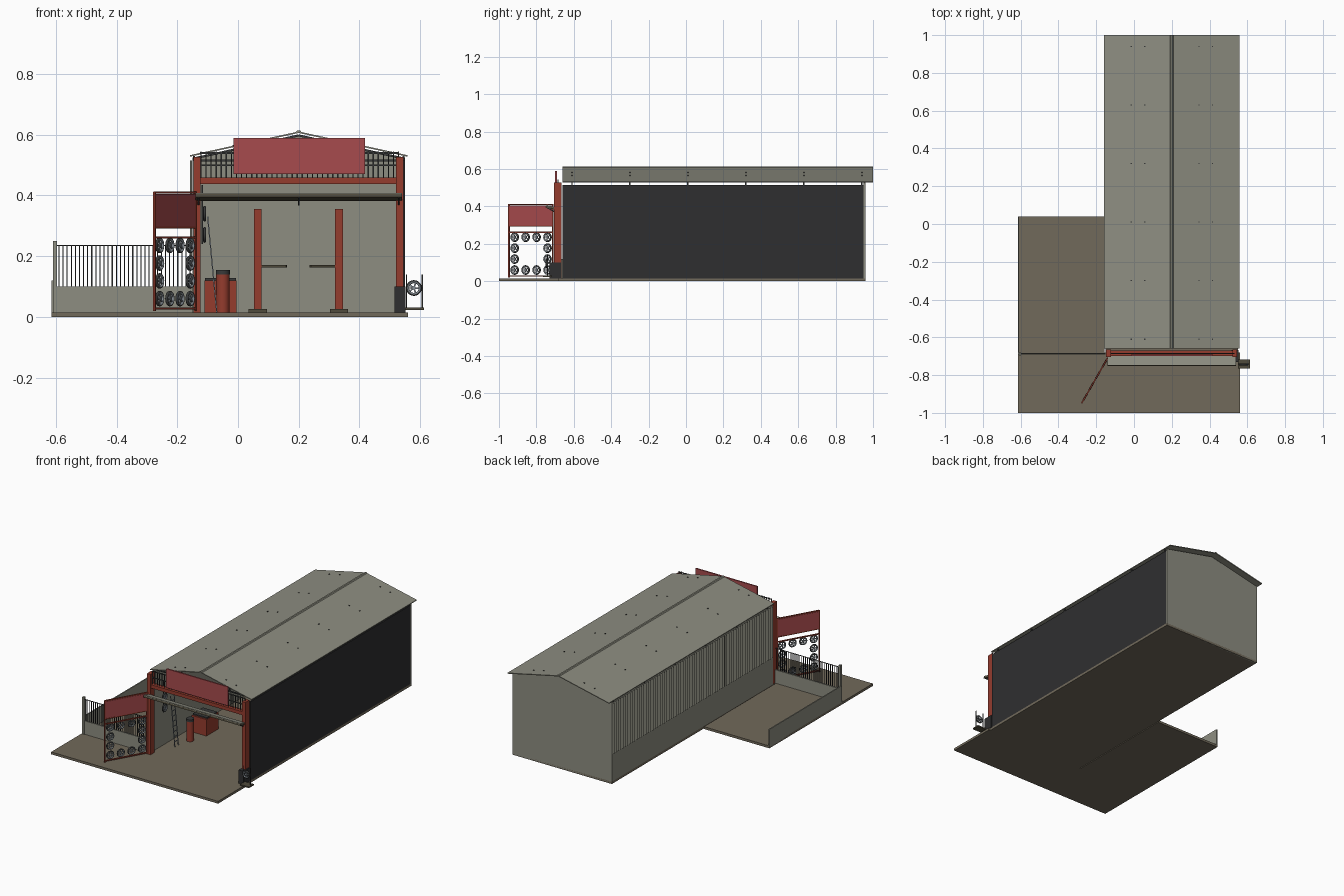
import bpy, bmesh, math
from mathutils import Matrix, Vector

if "Cube" in bpy.data.objects:
    bpy.data.objects.remove(bpy.data.objects["Cube"], do_unlink=True)


def material(name, r, g, b):
    m = bpy.data.materials.new(name)
    m.use_nodes = True
    m.diffuse_color = (r, g, b, 1)
    m.node_tree.nodes["Principled BSDF"].inputs["Base Color"].default_value = (r, g, b, 1)
    return m


earth = material("brown_concrete", .165, .142, .103)
grey = material("warm_grey", .27, .27, .22)
black = material("charcoal", .028, .028, .03)
red = material("rust_red", .3, .045, .027)
sign_red = material("sign_red", .39, .07, .075)
dark = material("dark_metal", .04, .042, .042)
olive = material("dark_olive", .08, .07, .045)
steel = material("blue_grey_steel", .24, .27, .3)


def finish(name, bm, *mats):
    mesh = bpy.data.meshes.new(name)
    bmesh.ops.recalc_face_normals(bm, faces=bm.faces)
    bm.to_mesh(mesh)
    bm.free()
    for m in mats:
        mesh.materials.append(m)
    obj = bpy.data.objects.new(name, mesh)
    bpy.context.collection.objects.link(obj)
    return obj


def add_box(bm, x, y, z):
    centre = Vector([(a + b) / 2 for a, b in (x, y, z)])
    size = [abs(b - a) for a, b in (x, y, z)]
    return bmesh.ops.create_cube(bm, size=1, matrix=Matrix.LocRotScale(centre, None, size))


def box(name, mat, x, y, z, frame=Matrix()):
    bm = bmesh.new()
    add_box(bm, x, y, z)
    obj = finish(name, bm, mat)
    obj.matrix_world = frame
    return obj


def add_rod(bm, a, b, width):
    a, b = Vector(a), Vector(b)
    turn = (b - a).to_track_quat("Z", "Y")
    scale = (width, width, (b - a).length)
    bmesh.ops.create_cube(bm, size=1, matrix=Matrix.LocRotScale((a + b) / 2, turn, scale))


def rods(name, mat, pairs, width, frame=Matrix()):
    bm = bmesh.new()
    for a, b in pairs:
        add_rod(bm, a, b, width)
    obj = finish(name, bm, mat)
    obj.matrix_world = frame
    return obj


def prism(name, mat, outline, y0, y1):
    """Extrude an x-z outline along y."""
    bm = bmesh.new()
    face = bm.faces.new([bm.verts.new((x, y0, z)) for x, z in outline])
    new = bmesh.ops.extrude_face_region(bm, geom=[face])["geom"]
    bmesh.ops.translate(bm, vec=(0, y1 - y0, 0), verts=[v for v in new if isinstance(v, bmesh.types.BMVert)])
    return finish(name, bm, mat)


def cylinder(name, mat, x, y, z0, z1, radius):
    bm = bmesh.new()
    bmesh.ops.create_cone(bm, cap_ends=True, segments=20, radius1=radius, radius2=radius,
                          depth=z1 - z0, matrix=Matrix.Translation((x, y, (z0 + z1) / 2)))
    obj = finish(name, bm, mat)
    for p in obj.data.polygons:
        p.use_smooth = len(p.vertices) == 4
    return obj


# Ground slabs and building floor
FLOOR = .015
LEFT, RIGHT, FRONT, BACK, MID = -.15, .55, -.66, .96, .2
box("forecourt_slab", earth, (-.615, .56), (-1, -.68), (0, FLOOR))
box("yard_slab", earth, (-.615, -.155), (-.68, .04), (0, FLOOR))
box("building_floor", earth, (LEFT, RIGHT), (-.68, BACK), (0, FLOOR))

# Building walls
box("dark_side_wall", black, (RIGHT - .01, RIGHT), (FRONT, .95), (FLOOR, .515))
box("grey_side_wall", grey, (LEFT, LEFT + .01), (FRONT, BACK), (FLOOR, .515))
prism("back_gable_wall", grey, [(LEFT, 0), (RIGHT, 0), (RIGHT, .525), (MID, .6), (LEFT, .525)], BACK - .01, BACK)

# Corrugated cladding on the yard side
bm = bmesh.new()
ridges, previous = 70, None
for i in range(ridges * 2 + 1):
    y = FRONT + (BACK - FRONT) * i / (ridges * 2)
    x = LEFT - .001 - .008 * (i % 2)
    pair = [bm.verts.new((x, y, z)) for z in (.19, .515)]
    if previous:
        bm.faces.new((previous[0], pair[0], pair[1], previous[1]))
    previous = pair
finish("corrugated_cladding", bm, grey)

# Roof with ridge cap, trusses, struts and bolts
EAVE, RIDGE = .528, .606
prism("roof", grey, [(LEFT - .008, EAVE), (MID, RIDGE), (RIGHT + .008, EAVE), (RIGHT + .008, EAVE + .005),
                     (MID, RIDGE + .005), (LEFT - .008, EAVE + .005)], FRONT, 1)
prism("ridge_cap", grey, [(MID - .012, RIDGE), (MID + .012, RIDGE), (MID + .005, RIDGE + .008),
                          (MID - .005, RIDGE + .008)], FRONT, 1)
trusses, bolts = [], bmesh.new()
for i in range(6):
    y = -.61 + i * .31
    trusses.append(((LEFT, y, .515), (RIGHT, y, .515)))
    for side in (-1, 1):
        edge = MID + side * .345
        trusses += [((edge, y, .522), (MID, y, .598)), ((edge, y, .5), (edge, y, .53)),
                    ((MID + side * .17, y, .515), (MID + side * .17, y, .56))]
        for t in (.4, .6):
            bmesh.ops.create_cube(bolts, size=.006, matrix=Matrix.Translation(
                (MID + side * t * .358, y, RIDGE + .005 - t * .078)))
rods("roof_trusses", dark, trusses, .007)
finish("roof_bolts", bolts, dark)

# Red front portal
for name, x in (("left_portal_post", .533), ("right_portal_post", -.135)):
    box(name, red, (x - .012, x + .012), (-.705, -.665), (FLOOR, .527))
box("portal_beam", red, (-.135, .533), (-.7, -.67), (.438, .46))
box("name_board", sign_red, (-.015, .418), (-.7, -.691), (.47, .59))
bars = [((-.122 + i * .0167, -.685, .46), (-.122 + i * .0167, -.685, .545)) for i in range(40)]
rods("parapet_bars", dark, bars, .004)
rods("parapet_rails", dark, [((-.125, -.685, z), (.53, -.685, z)) for z in (.5, .54)], .005)

# Canopy tilted up towards the front
tilt = Matrix.Translation((0, -.7, .388)) @ Matrix.Rotation(-.25, 4, "X")
box("canopy", grey, (-.14, .54), (-.05, 0), (.004, .008), tilt)
box("canopy_underside", olive, (-.14, .54), (-.051, .001), (-.006, .004), tilt)
rods("canopy_brackets", dark, [((x, -.7, .37), (x, -.745, .395)) for x in (-.13, .2, .53)], .006)

# Yard wall and fence
box("yard_side_wall", grey, (-.615, -.608), (-.69, .04), (0, .12))
box("yard_front_wall", grey, (-.61, LEFT), (-.692, -.682), (FLOOR, .1))
box("fence_post", grey, (-.61, -.597), (-.695, -.68), (FLOOR, .25))
fence = [((-.59 + i * .0135, -.687, .1), (-.59 + i * .0135, -.687, .235)) for i in range(33)]
fence.append(((-.6, -.687, .235), (LEFT, -.687, .235)))
rods("fence_bars", dark, fence, .0035)


# Spoked wheel, axis along local y
bpy.ops.mesh.primitive_torus_add(major_segments=20, minor_segments=8, major_radius=.021, minor_radius=.005)
ring = bpy.context.object
bm = bmesh.new()
bm.from_mesh(ring.data)
bpy.data.objects.remove(ring, do_unlink=True)
for f in bm.faces:
    f.smooth = True
tyre_faces = set(bm.faces)
bmesh.ops.create_cone(bm, cap_ends=True, segments=10, radius1=.006, radius2=.006, depth=.008)
for i in range(5):
    a = math.tau * i / 5
    add_rod(bm, (0, 0, 0), (.018 * math.cos(a), .018 * math.sin(a), 0), .005)
for f in bm.faces:
    if f not in tyre_faces or f.calc_center_median().xy.length < .0195:
        f.material_index = 1
bmesh.ops.rotate(bm, verts=bm.verts, matrix=Matrix.Rotation(math.pi / 2, 3, "X"))
wheel = finish("cart_wheel", bm, dark, steel)
wheel.location = (.58, -.745, .095)


def copy_wheel(name, frame):
    obj = bpy.data.objects.new(name, wheel.data)
    bpy.context.collection.objects.link(obj)
    obj.matrix_world = frame


# Swung gate decorated with wheels
LENGTH = .272
gate = Matrix.Translation((-.14, -.71, 0)) @ Matrix.Rotation(math.atan2(-.235, -.135), 4, "Z")
frame_bars = [((x, 0, .02), (x, 0, .412)) for x in (.003, LENGTH)]
frame_bars += [((0, 0, z), (LENGTH, 0, z)) for z in (.028, .262, .295, .41)]
rods("gate_frame", red, frame_bars, .007, gate)
box("gate_board", sign_red, (0, LENGTH), (-.003, .003), (.297, .405), gate)
for i in range(4):
    for j in range(4):
        if i in (0, 3) or j in (0, 3):
            spot = Matrix.Translation((.035 + i * .0675, 0, .06 + j * .0585))
            copy_wheel("gate_wheel", gate @ spot)

# Vehicle lift
for name, x, inward in (("lift_right", .065, 1), ("lift_left", .333, -1)):
    box(name + "_column", red, (x - .013, x + .013), (.08, .11), (FLOOR, .355))
    box(name + "_base", olive, (x - .03, x + .03), (.06, .13), (FLOOR, .026))
    for y in (.04, .14):
        rods(name + "_arm", olive, [((x, .095, .167), (x + inward * .095, y, .167))], .008)

# Workshop drum, cabinets, ladder and hanging wheels
cylinder("drum", red, -.05, -.41, FLOOR, .14, .022)
cylinder("drum_lid", dark, -.05, -.41, .14, .155, .023)
box("cabinet", red, (-.11, -.005), (-.31, -.19), (FLOOR, .12))
box("cabinet_top", dark, (-.108, -.007), (-.3, -.2), (.12, .128))
ladder = [((-.07, y, FLOOR), (-.1, y, .33)) for y in (-.535, -.5)]
for i in range(1, 10):
    t = i / 10
    ladder.append(((-.07 - .03 * t, -.535, FLOOR + .315 * t), (-.07 - .03 * t, -.5, FLOOR + .315 * t)))
rods("ladder", steel, ladder, .004)
for z in (.27, .34):
    copy_wheel("wall_wheel", Matrix.Translation((-.11, -.58, z)) @ Matrix.Rotation(math.pi / 2, 4, "Z"))
rods("wheel_rack", dark, [((-.118, -.58, .24), (-.118, -.58, .435))], .005)

# Bin and small cart beside the portal
box("bin", black, (.516, .552), (-.73, -.667), (FLOOR, .1))
box("cart_shelf", olive, (.55, .613), (-.765, -.717), (.023, .031))
rods("cart_poles", dark, [((x, -.74, .03), (x, -.74, .14)) for x in (.555, .607)], .004)
rods("cart_axle", dark, [((.555, -.74, .095), (.607, -.74, .095))], .003)
